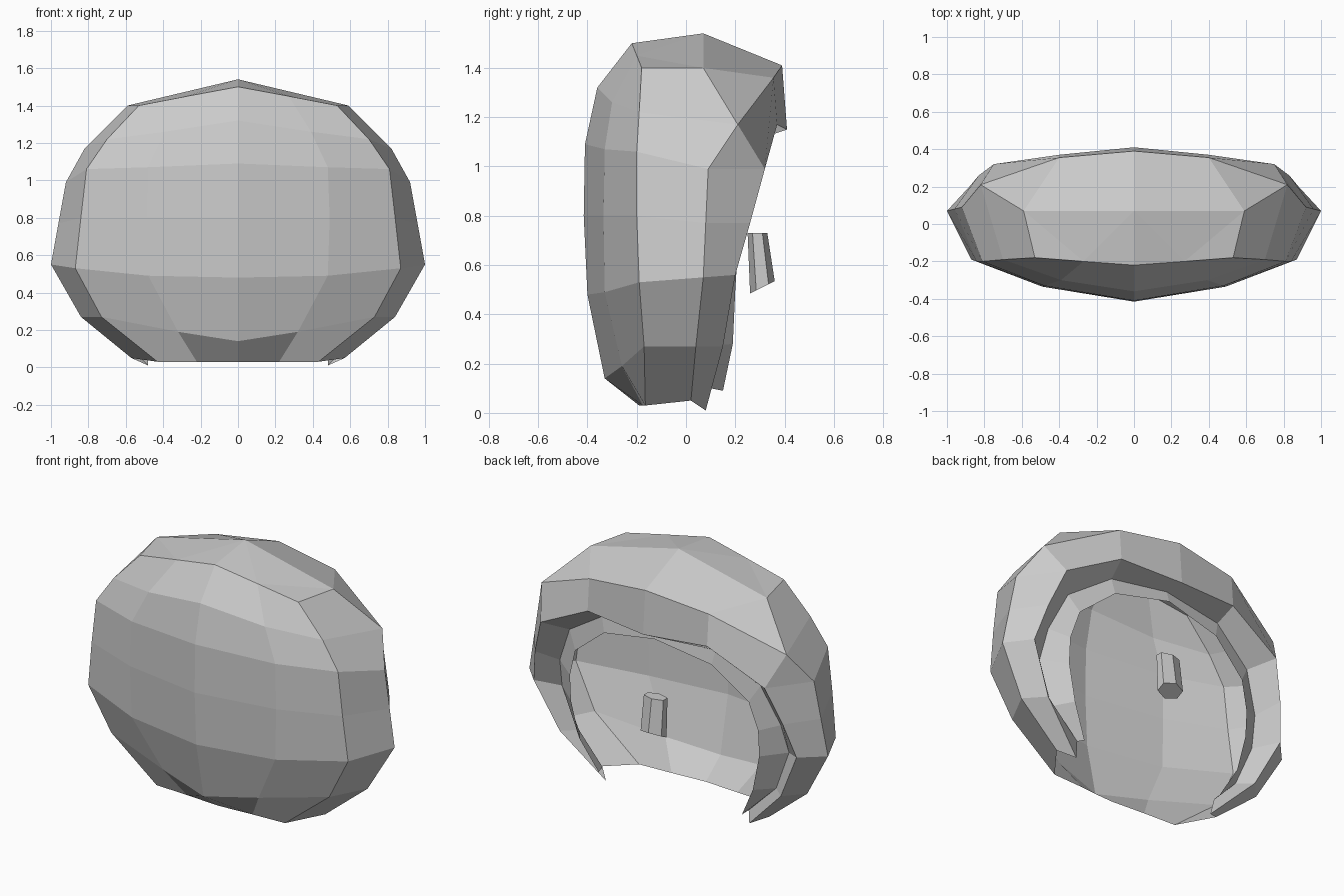
import bpy, bmesh, math

if "Cube" in bpy.data.objects:
    bpy.data.objects.remove(bpy.data.objects["Cube"])


def make_half(name, strips, tris=()):
    """Loft quads between matching point rows on the +x side, then mirror."""
    bm = bmesh.new()
    pool = {}

    def vert(p):
        if p not in pool:
            pool[p] = bm.verts.new(p)
        return pool[p]

    for rows in strips:
        for a, b in zip(rows, rows[1:]):
            for i in range(len(a) - 1):
                bm.faces.new([vert(p) for p in (a[i], a[i + 1], b[i + 1], b[i])])
    for t in tris:
        bm.faces.new([vert(p) for p in t])
    bmesh.ops.recalc_face_normals(bm, faces=bm.faces)
    me = bpy.data.meshes.new(name)
    bm.to_mesh(me)
    bm.free()
    ob = bpy.data.objects.new(name, me)
    bpy.context.collection.objects.link(ob)
    mod = ob.modifiers.new("mirror", 'MIRROR')
    mod.use_clip = True
    return ob


# domed front panel: rows from top to bottom, columns from centre to edge
front = [
    [(0, -.22, 1.50), (.27, -.20, 1.45), (.53, -.18, 1.40)],
    [(0, -.36, 1.32), (.39, -.30, 1.26), (.70, -.19, 1.22)],
    [(0, -.41, 1.09), (.48, -.33, 1.07), (.81, -.20, 1.06)],
    [(0, -.415, .80), (.49, -.335, .80), (.84, -.20, .80)],
    [(0, -.40, .48), (.48, -.33, .49), (.87, -.19, .53)],
    [(0, -.33, .14), (.32, -.26, .19), (.73, -.17, .27)],
    [(0, -.19, .03), (.22, -.175, .03), (.43, -.165, .03)],
]
edge = [row[-1] for row in front]

# widest outline, and the rim around the open side
mid_top = (0, .07, 1.54)
mid = [(.59, .07, 1.40), (.82, .21, 1.17), (.92, .09, .99), (.96, .08, .77),
       (1.0, .07, .55), (.84, .04, .27), (.57, .02, .05)]
rim = [(0, .41, 1.15), (.40, .37, 1.17), (.75, .32, .99), (.83, .26, .77),
       (.88, .20, .56), (.74, .15, .27), (.48, .08, .01)]
crown = [(0, .39, 1.41), (.40, .355, 1.36)]

make_half("outer_shell", [
    front,
    [edge, mid],
    [mid[2:], rim[2:]],
    [[mid_top, mid[0]], crown, rim[:2]],
    [[crown[1], mid[1]], [rim[1], rim[2]]],
], [
    (front[0][0], front[0][1], mid_top),
    (front[0][1], mid[0], mid_top),
    (front[0][1], front[0][2], mid[0]),
    (mid[0], mid[1], crown[1]),
    (mid[1], mid[2], rim[2]),
])

# inner fringe: tucks in behind the rim and comes out again as side locks
groove = [(0, .28, 1.15), (.38, .26, 1.10), (.64, .20, .93), (.74, .15, .70),
          (.76, .10, .52), (.66, .08, .27), (.49, .10, .10)]
hairline = [(0, .30, 1.08), (.36, .27, 1.01), (.58, .23, .83), (.63, .21, .66),
            (.63, .20, .50), (.58, .19, .28), (.48, .15, .09)]
make_half("inner_fringe", [[rim, groove, hairline]])

# small tilted six-sided peg in the opening
bm = bmesh.new()
bmesh.ops.create_cone(bm, cap_ends=True, segments=6, radius1=1, radius2=1, depth=2)
for v in bm.verts:
    a = math.atan2(v.co.y, v.co.x)
    if v.co.z > 0:
        v.co = (.075 * math.cos(a), .29 + .04 * math.sin(a), .73)
    else:
        v.co = (.08 * math.cos(a), .31 + .05 * math.sin(a), .51 + .025 * math.sin(a))
me = bpy.data.meshes.new("peg")
bm.to_mesh(me)
bm.free()
bpy.context.collection.objects.link(bpy.data.objects.new("peg", me))
